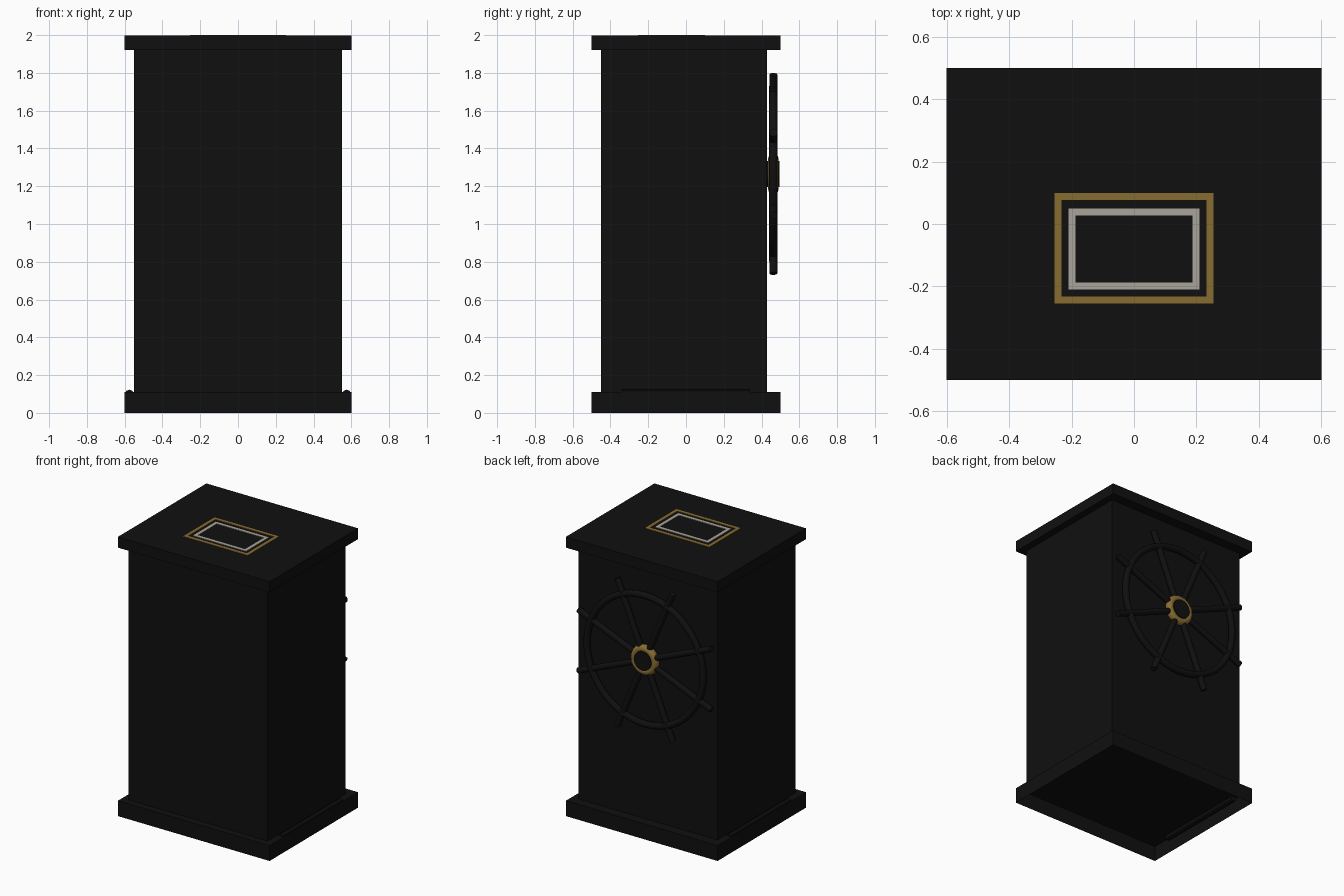
import bpy, bmesh, math
from mathutils import Vector

if "Cube" in bpy.data.objects:
    bpy.data.objects.remove(bpy.data.objects["Cube"])


def material(name, rgb):
    m = bpy.data.materials.new(name)
    m.diffuse_color = (*rgb, 1)
    m.use_nodes = True
    m.node_tree.nodes["Principled BSDF"].inputs["Base Color"].default_value = m.diffuse_color
    return m


BLACK = material("black", (0.005, 0.005, 0.005))
GOLD = material("gold", (0.25, 0.15, 0.03))
SILVER = material("warm silver", (0.40, 0.375, 0.325))


def finish(ob, name, mat, smooth=False):
    ob.name = name
    ob.data.materials.append(mat)
    if smooth:
        bpy.ops.object.shade_smooth_by_angle(angle=math.radians(40))
    return ob


def box(name, lo, hi, mat, open_bottom=False):
    lo, hi = Vector(lo), Vector(hi)
    bpy.ops.mesh.primitive_cube_add(size=1)
    ob = bpy.context.object
    bm = bmesh.new()
    bm.from_mesh(ob.data)
    for v in bm.verts:
        v.co = Vector([(lo[i] + hi[i]) / 2 + v.co[i] * (hi[i] - lo[i]) for i in range(3)])
    if open_bottom:
        bm.normal_update()
        bmesh.ops.delete(bm, geom=[f for f in bm.faces if f.normal.z < -0.5], context='FACES')
    bm.to_mesh(ob.data)
    bm.free()
    return finish(ob, name, mat)


def rod(name, a, b, r, mat, sides=16):
    a, b = Vector(a), Vector(b)
    bpy.ops.mesh.primitive_cylinder_add(vertices=sides, radius=r, depth=(b - a).length,
                                        location=(a + b) / 2)
    ob = bpy.context.object
    ob.rotation_euler = (b - a).to_track_quat('Z', 'Y').to_euler()
    return finish(ob, name, mat, True)


def ring(name, centre, major, minor, mat):
    bpy.ops.mesh.primitive_torus_add(major_radius=major, minor_radius=minor, major_segments=48,
                                     minor_segments=12, location=centre,
                                     rotation=(math.pi / 2, 0, 0))
    return finish(bpy.context.object, name, mat, True)


def frame(name, x, y0, y1, w, mat):
    """Thin flat rectangular border on the top slab."""
    z0, z1 = 1.994, 2.0
    for s, side in ((-1, "left"), (1, "right")):
        xs = sorted((s * x, s * (x - w)))
        box(f"{name}_{side}", (xs[0], y0, z0), (xs[1], y1, z1), mat)
    box(f"{name}_front", (-x + w, y0, z0), (x - w, y0 + w, z1), mat)
    box(f"{name}_back", (-x + w, y1 - w, z0), (x - w, y1, z1), mat)


# Cabinet: hollow plinth, body and top slab
box("plinth", (-0.6, -0.5, 0), (0.6, 0.5, 0.11), BLACK, open_bottom=True)
box("body", (-0.55, -0.45, 0.11), (0.55, 0.43, 1.92), BLACK)
box("top_slab", (-0.6, -0.5, 1.92), (0.6, 0.5, 1.997), BLACK)

# Low rails along both sides of the plinth
for s, side in ((-1, "left"), (1, "right")):
    rod(f"plinth_rail_{side}", (s * 0.575, -0.34, 0.1), (s * 0.575, 0.34, 0.1), 0.023, BLACK, 8)

# Nested borders inlaid on the top
frame("gold_border", 0.255, -0.255, 0.10, 0.023, GOLD)
frame("silver_border", 0.21, -0.21, 0.05, 0.023, SILVER)

# Steering wheel on the back
C = Vector((0, 0.4625, 1.265))
ring("wheel_rim", C, 0.46, 0.023, BLACK)
ring("hub_ring", C, 0.08, 0.028, GOLD)
rod("hub_cap", (0, 0.43, C.z), (0, 0.494, C.z), 0.068, BLACK, 32)
for i in range(8):
    a = math.radians(22.5 + 45 * i)
    d = Vector((math.cos(a), 0, math.sin(a)))
    rod(f"spoke_{i + 1}", C + d * 0.04, C + d * 0.57, 0.021, BLACK)
